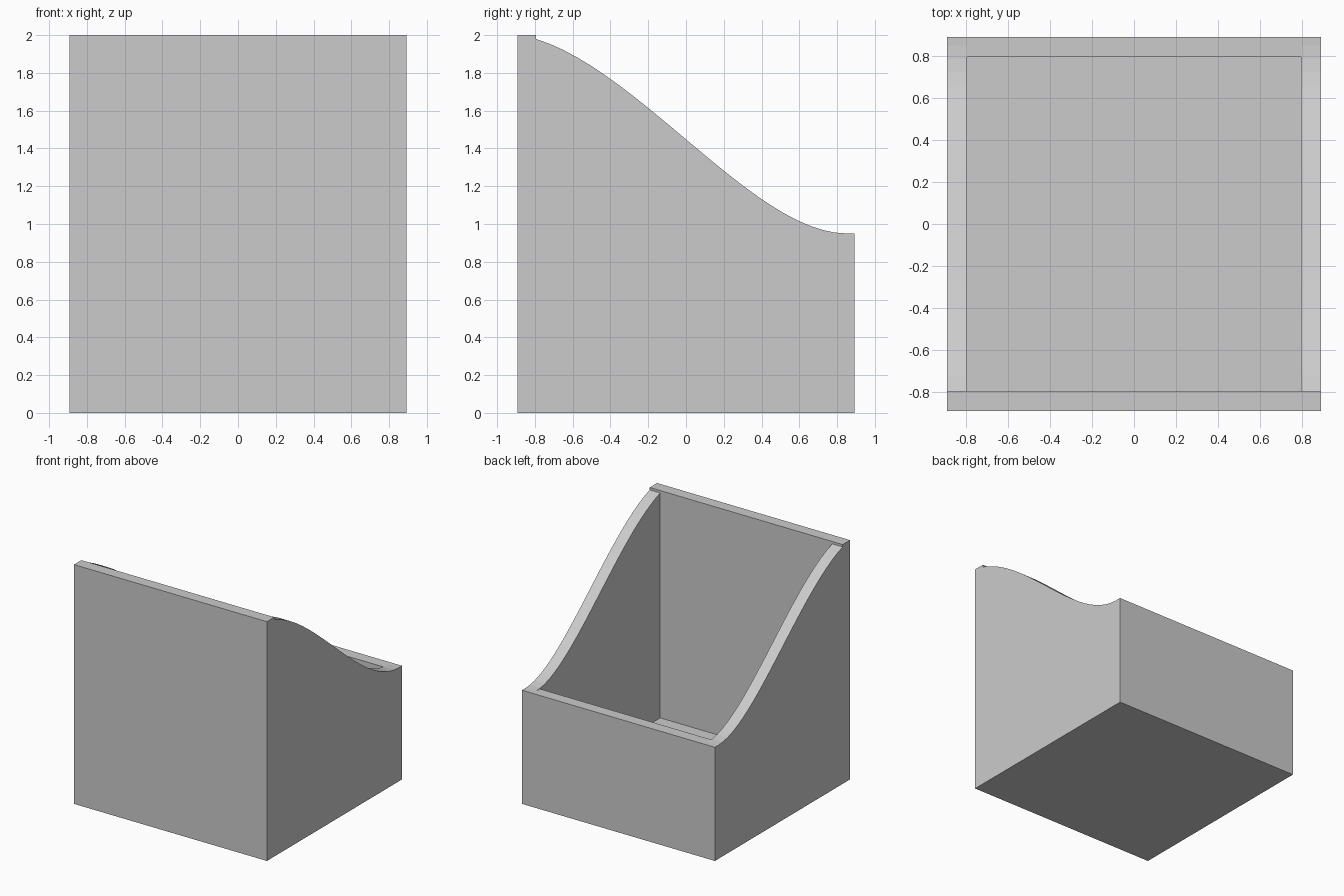
import bpy
import bmesh
from mathutils import Vector
from mathutils.geometry import interpolate_bezier

cube = bpy.data.objects.get("Cube")
if cube:
    bpy.data.objects.remove(cube, do_unlink=True)

HALF = 0.892    # outer half width and depth
INNER = 0.795   # inner half width and depth
TALL = 2.0      # front panel height
LOW = 0.95      # back panel height
FLOOR = 0.1     # floor thickness

grey = bpy.data.materials.new("plain grey")
grey.use_nodes = True
colour = (0.6, 0.6, 0.6, 1)
grey.diffuse_color = colour
grey.node_tree.nodes["Principled BSDF"].inputs["Base Color"].default_value = colour


def panel(name, outline, x0, x1):
    """Extrude a (y, z) outline from x0 to x1."""
    bm = bmesh.new()
    face = bm.faces.new([bm.verts.new((x0, y, z)) for y, z in outline])
    result = bmesh.ops.extrude_face_region(bm, geom=[face])
    moved = [v for v in result["geom"] if isinstance(v, bmesh.types.BMVert)]
    bmesh.ops.translate(bm, verts=moved, vec=(x1 - x0, 0, 0))
    bmesh.ops.recalc_face_normals(bm, faces=bm.faces)
    mesh = bpy.data.meshes.new(name)
    bm.to_mesh(mesh)
    bm.free()
    mesh.materials.append(grey)
    obj = bpy.data.objects.new(name, mesh)
    bpy.context.collection.objects.link(obj)
    return obj


def rect(y0, y1, z0, z1):
    return [(y0, z0), (y1, z0), (y1, z1), (y0, z1)]


# Tall front, low back and floor
panel("front_panel", rect(-HALF, -INNER, 0, TALL), -HALF, HALF)
panel("back_panel", rect(INNER, HALF, 0, LOW), -INNER, INNER)
panel("floor", rect(-INNER, INNER, 0, FLOOR), -INNER, INNER)

# Side panels with an S-curved top edge
curve = interpolate_bezier(Vector((-INNER, 1.98)), Vector((-0.24, 1.81)),
                           Vector((0.37, LOW)), Vector((0.85, LOW)), 24)
side = [(-INNER, 0), (HALF, 0), (HALF, LOW)] + [(p.x, p.y) for p in reversed(curve)]
for name, sign in (("left_side", 1), ("right_side", -1)):
    panel(name, side, sign * INNER, sign * HALF)
